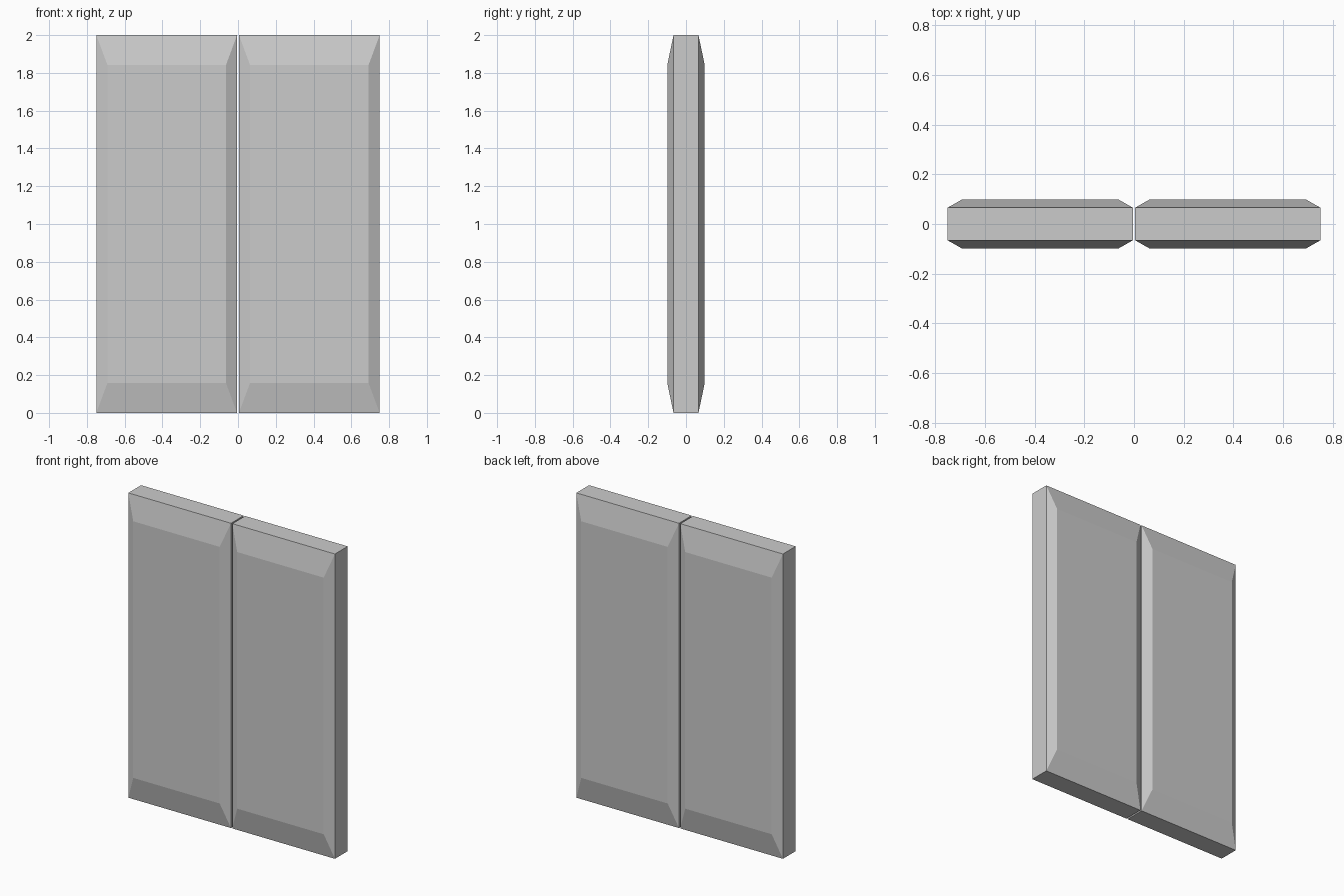
import bpy, bmesh
from mathutils import Vector

if "Cube" in bpy.data.objects:
    bpy.data.objects.remove(bpy.data.objects["Cube"])

HEIGHT, OUTER, GAP = 2.0, 0.75, 0.005
EDGE_Y, FACE_Y = 0.066, 0.099      # half thickness at the rim and at the raised field
INSET_X, INSET_Z = 0.0585, 0.158   # bevel widths


def door_panel(name, side):
    width = OUTER - GAP
    centre = Vector((side * (OUTER + GAP) / 2, 0, HEIGHT / 2))
    bm = bmesh.new()
    # Slab core
    bmesh.ops.create_cube(bm, size=1)
    bmesh.ops.scale(bm, vec=(width, 2 * EDGE_Y, HEIGHT), verts=bm.verts)
    bm.normal_update()
    # Raised bevelled field on front and back
    broad = [f for f in bm.faces if abs(f.normal.y) > 0.9]
    for face in broad:
        out = 1 if face.normal.y > 0 else -1
        top = bmesh.ops.extrude_face_region(bm, geom=[face])["geom"]
        verts = [v for v in top if isinstance(v, bmesh.types.BMVert)]
        if face.is_valid:
            bmesh.ops.delete(bm, geom=[face], context="FACES_ONLY")
        for v in verts:
            v.co.x *= 1 - 2 * INSET_X / width
            v.co.z *= 1 - 2 * INSET_Z / HEIGHT
            v.co.y = out * FACE_Y
    bmesh.ops.translate(bm, vec=centre, verts=bm.verts)
    bmesh.ops.recalc_face_normals(bm, faces=bm.faces)
    mesh = bpy.data.meshes.new(name)
    bm.to_mesh(mesh)
    bm.free()
    bpy.context.collection.objects.link(bpy.data.objects.new(name, mesh))


# Pair of door leaves
door_panel("left_door", -1)
door_panel("right_door", 1)
